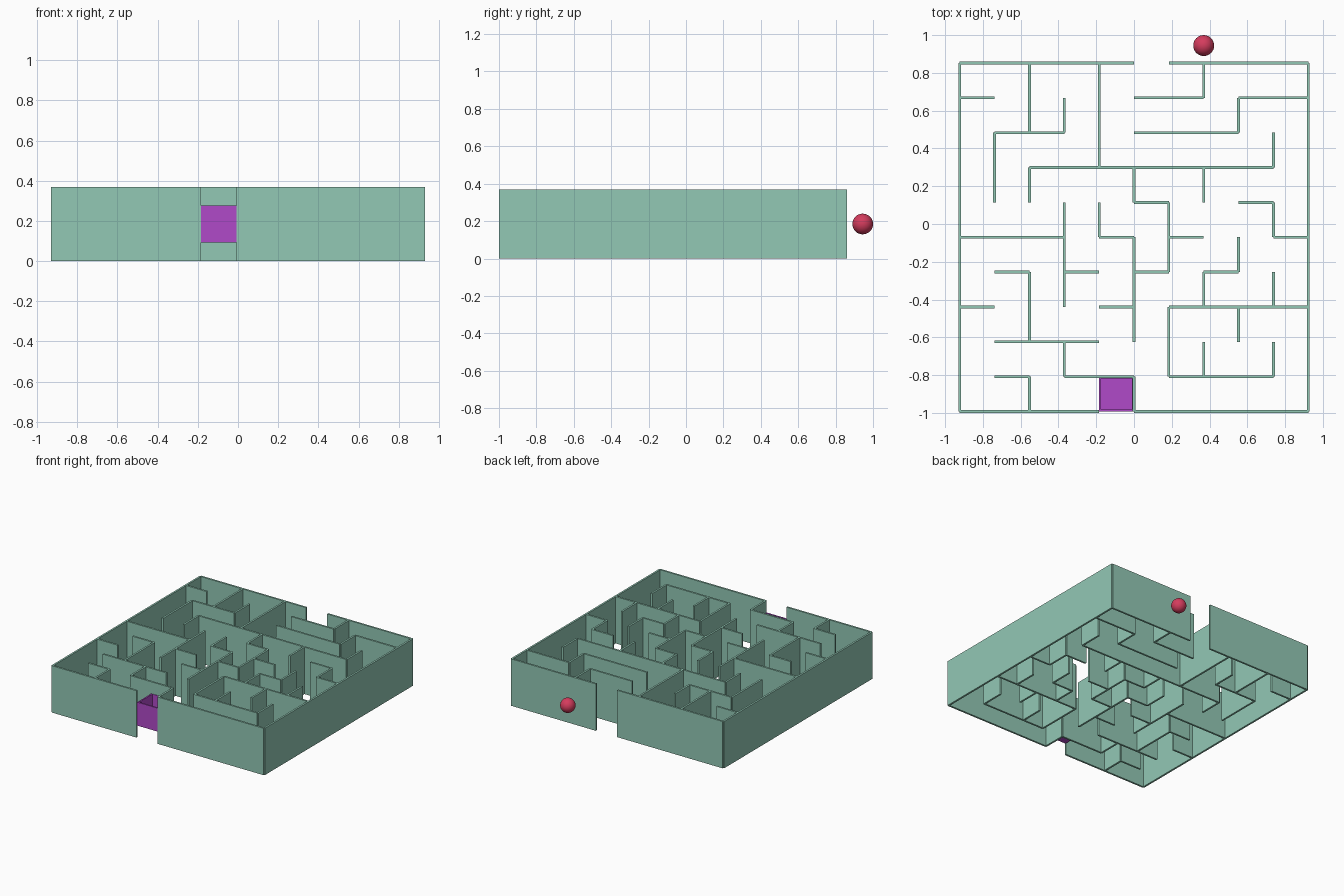
import bpy, bmesh

if "Cube" in bpy.data.objects:
    bpy.data.objects.remove(bpy.data.objects["Cube"])

S = 2 / 10.84            # maze cell size
T = 0.08 * S             # wall thickness
H = 2 * S                # wall height
X0, Y0 = -5 * S, -1 + T / 2


def material(name, rgb):
    m = bpy.data.materials.new(name)
    m.diffuse_color = (*rgb, 1)
    m.use_nodes = True
    m.node_tree.nodes["Principled BSDF"].inputs["Base Color"].default_value = m.diffuse_color
    return m


green = material("pale green", (0.29, 0.58, 0.46))
purple = material("purple", (0.434, 0.067, 0.578))
red = material("crimson", (0.66, 0.045, 0.11))


def box(name, lo, hi, mat):
    bm = bmesh.new()
    bmesh.ops.create_cube(bm, size=1)
    for v in bm.verts:
        v.co = [a + (b - a) * (c + 0.5) for a, b, c in zip(lo, hi, v.co)]
    me = bpy.data.meshes.new(name)
    bm.to_mesh(me)
    bm.free()
    ob = bpy.data.objects.new(name, me)
    bpy.context.collection.objects.link(ob)
    me.materials.append(mat)
    return ob


# walls along x: one list per grid row, front to back, of (start, end) cells
rows = [
    [(0, 4), (5, 10)],
    [(1, 2), (3, 5), (6, 9)],
    [(1, 4)],
    [(0, 1), (4, 5), (6, 10)],
    [(1, 2), (3, 4), (5, 6), (7, 8)],
    [(0, 3), (4, 5), (6, 7), (9, 10)],
    [(5, 6), (8, 9)],
    [(2, 9)],
    [(1, 3), (5, 8)],
    [(0, 1), (5, 7), (8, 10)],
    [(0, 5), (6, 10)],
]
for j, spans in enumerate(rows):
    y = Y0 + j * S
    for a, b in spans:
        box("cross_wall", (X0 + a * S, y - T / 2, 0), (X0 + b * S, y + T / 2, H), green)

# walls along y: one list per grid column, left to right
columns = [
    [(0, 10)],
    [(6, 8)],
    [(0, 1), (2, 4), (6, 7), (8, 10)],
    [(1, 2), (3, 6), (8, 9)],
    [(5, 6), (7, 10)],
    [(0, 1), (2, 5), (6, 7)],
    [(1, 3), (4, 6)],
    [(1, 2), (3, 4), (6, 7), (9, 10)],
    [(2, 3), (4, 5), (8, 9)],
    [(1, 2), (3, 4), (5, 6), (7, 8)],
    [(0, 10)],
]
for i, spans in enumerate(columns):
    x = X0 + i * S
    for a, b in spans:
        box("long_wall", (x - T / 2, Y0 + a * S, 0), (x + T / 2, Y0 + b * S, H), green)

# open-topped box in the front entrance
crate = box("entrance_box", (-S, Y0, S / 2), (0, Y0 + S, 1.5 * S), purple)
bm = bmesh.new()
bm.from_mesh(crate.data)
bm.normal_update()
top = max(bm.faces, key=lambda f: f.calc_center_median().z)
bmesh.ops.delete(bm, geom=[top], context='FACES_ONLY')
bm.to_mesh(crate.data)
bm.free()
shell = crate.modifiers.new("shell", 'SOLIDIFY')
shell.thickness = 0.06 * S
shell.offset = -1
shell.use_even_offset = True

# ball behind the back wall
bpy.ops.mesh.primitive_uv_sphere_add(segments=32, ring_count=16, radius=0.3 * S,
                                     location=(2 * S, Y0 + 10.5 * S, S))
ball = bpy.context.object
ball.name = "ball"
ball.data.materials.append(red)
bpy.ops.object.shade_smooth()
